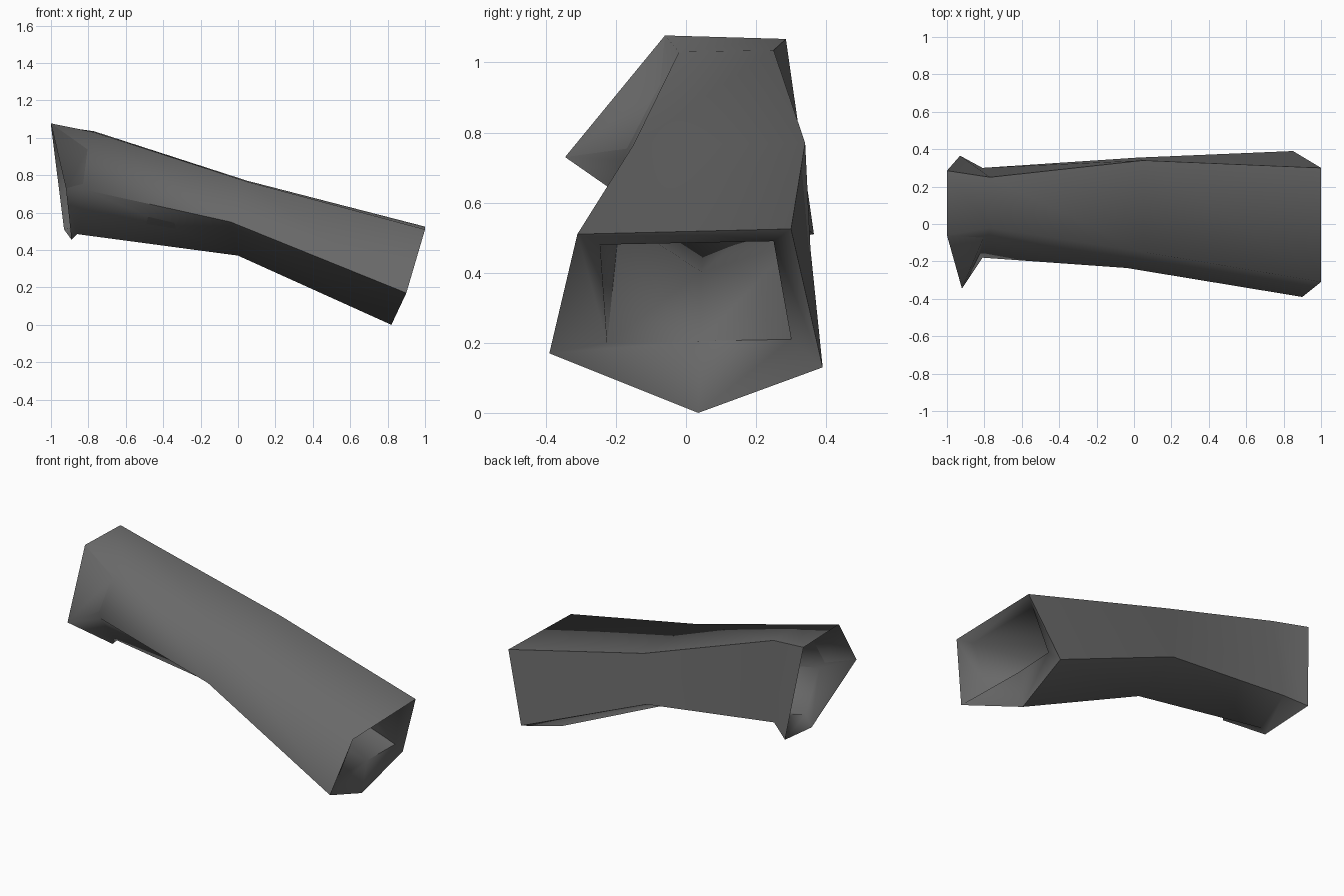
import bpy
import bmesh
import math

cube = bpy.data.objects.get("Cube")
if cube:
    bpy.data.objects.remove(cube)

mat = bpy.data.materials.new("dark grey")
mat.use_nodes = True
grey = (0.14, 0.14, 0.14, 1)
mat.diffuse_color = grey
mat.node_tree.nodes["Principled BSDF"].inputs["Base Color"].default_value = grey
mat.node_tree.nodes["Principled BSDF"].inputs["Roughness"].default_value = 0.8

# Outer rings, each: upper front, upper back, lower back, keel, lower front
wide_end = [(1, -.31, .51), (1, .30, .525), (.85, .39, .13), (.82, .035, 0), (.9, -.39, .17)]
waist = [(.05, -.15, .765), (.05, .34, .77), (.02, .355, .47), (0, .04, .37), (-.04, -.235, .55)]
neck = [(-.77, -.02, 1.03), (-.77, .25, 1.035), (-.81, .30, .56), (-.86, .05, .485), (-.81, -.18, .72)]
flare = [(-1, -.06, 1.077), (-1, .285, 1.067), (-.93, .365, .51), (-.89, .05, .455), (-.92, -.345, .73)]
# Recessed mouth of the wide end, with a straight lower edge
mouth = [(.94, -.245, .48), (.93, .25, .49), (.86, .30, .21), (.85, .04, .205), (.84, -.225, .2)]


def shrink(ring, factor):
    """Scale a ring about its own centre for the inner lining."""
    mid = [sum(p[i] for p in ring) / len(ring) for i in range(3)]
    return [[m + (c - m) * factor for c, m in zip(p, mid)] for p in ring]


# Outer shell, flared rim, lining and recessed mouth form one closed loop of rings
rings = [wide_end, waist, neck, flare, shrink(neck, 0.85), shrink(waist, 0.85), mouth]
bm = bmesh.new()
loops = [[bm.verts.new(p) for p in ring] for ring in rings]
for a, b in zip(loops, loops[1:] + loops[:1]):
    for i in range(len(a)):
        j = (i + 1) % len(a)
        bm.faces.new((a[i], a[j], b[j], b[i]))
bmesh.ops.recalc_face_normals(bm, faces=bm.faces)

mesh = bpy.data.meshes.new("sleeve")
bm.to_mesh(mesh)
bm.free()
mesh.materials.append(mat)
sleeve = bpy.data.objects.new("sleeve", mesh)
bpy.context.collection.objects.link(sleeve)

# Soft sides with crisp rims
bpy.ops.object.select_all(action='DESELECT')
sleeve.select_set(True)
bpy.context.view_layer.objects.active = sleeve
bpy.ops.object.shade_smooth_by_angle(angle=math.radians(75))
